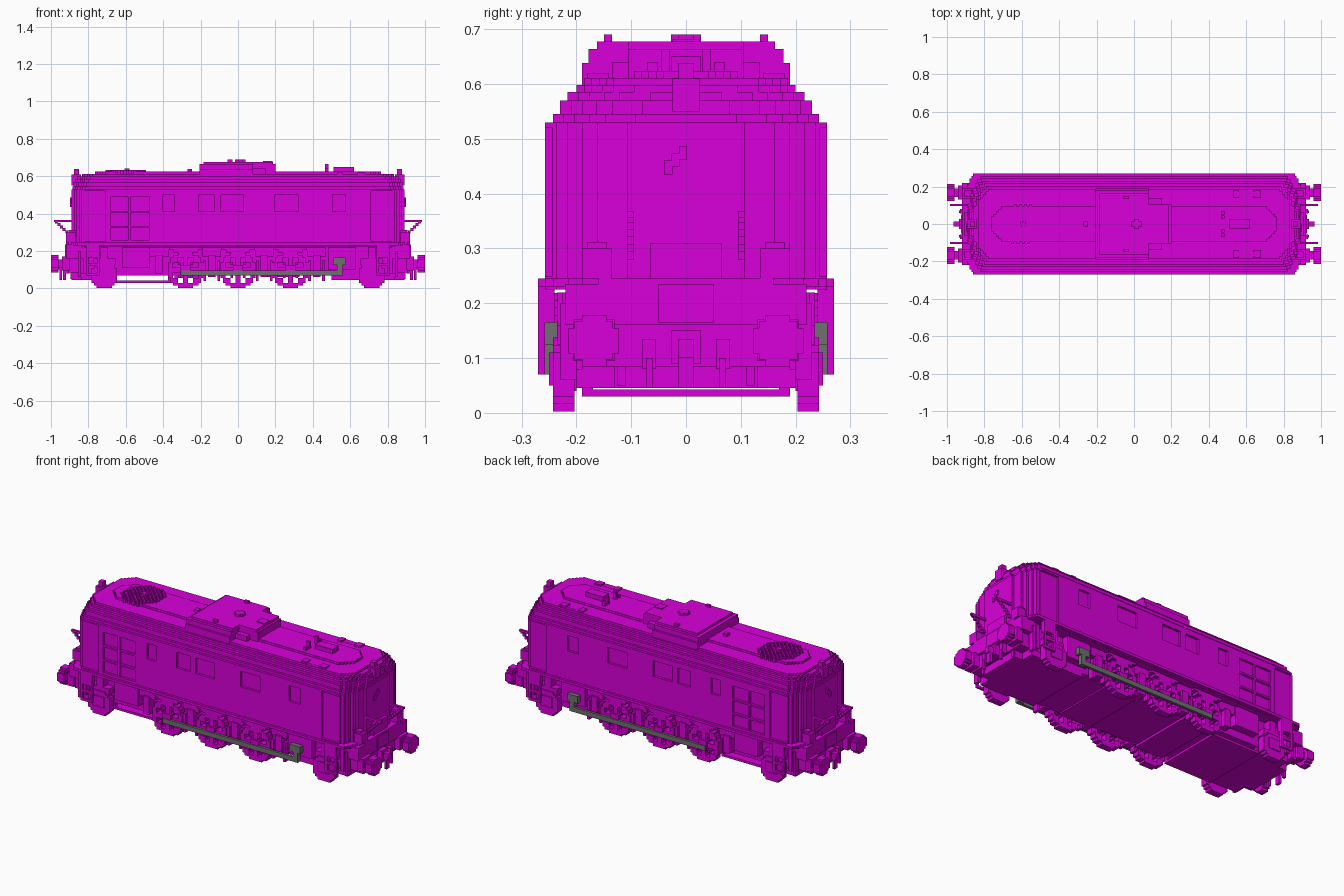
import bpy, bmesh, math
from mathutils import Matrix, Vector

UNIT = 2 / 148  # block size of the stepped style

default_cube = bpy.data.objects.get("Cube")
if default_cube:
    bpy.data.objects.remove(default_cube, do_unlink=True)


def make_material(name, colour):
    material = bpy.data.materials.new(name)
    material.use_nodes = True
    material.diffuse_color = (*colour, 1)
    shader = next(n for n in material.node_tree.nodes if n.type == 'BSDF_PRINCIPLED')
    shader.inputs["Base Color"].default_value = (*colour, 1)
    return material


magenta = make_material("magenta paint", (0.7, 0, 0.7))
grey = make_material("grey steel", (0.16, 0.16, 0.16))


def finish(name, bm, material=magenta):
    bmesh.ops.recalc_face_normals(bm, faces=bm.faces)
    mesh = bpy.data.meshes.new(name)
    bm.to_mesh(mesh)
    bm.free()
    mesh.materials.append(material)
    obj = bpy.data.objects.new(name, mesh)
    bpy.context.collection.objects.link(obj)
    return obj


def add_box(bm, x0, x1, y0, y1, z0, z1):
    size = Vector((x1 - x0, y1 - y0, z1 - z0, 1))
    centre = Vector((x0 + x1, y0 + y1, z0 + z1)) / 2
    bmesh.ops.create_cube(bm, size=1, matrix=Matrix.Translation(centre) @ Matrix.Diagonal(size))


def boxes(name, items, mirror="", material=magenta):
    """Join boxes (x0, x1, y0, y1, z0, z1), repeated across the mirrored axes."""
    bm = bmesh.new()
    for x0, x1, y0, y1, z0, z1 in items:
        for sx in ((1, -1) if "x" in mirror else (1,)):
            for sy in ((1, -1) if "y" in mirror else (1,)):
                xs, ys = sorted((sx * x0, sx * x1)), sorted((sy * y0, sy * y1))
                add_box(bm, *xs, *ys, z0, z1)
    return finish(name, bm, material)


def stepped_slab(name, half_x, half_y, corner, z0, z1):
    """Extrude a rectangle whose corners are cut back in steps (dx, dy)."""
    quarter = []
    for (dx, dy), (next_dx, _) in zip(corner, corner[1:] + [(None, 0)]):
        quarter.append((half_x - dx, half_y - dy))
        if next_dx is not None:
            quarter.append((half_x - next_dx, half_y - dy))
    mirrored = [(-x, y) for x, y in reversed(quarter)]
    outline = quarter + mirrored
    outline += [(-x, -y) for x, y in outline]
    bm = bmesh.new()
    face = bm.faces.new([bm.verts.new((x, y, z0)) for x, y in outline])
    top = bmesh.ops.extrude_face_region(bm, geom=[face])["geom"]
    bmesh.ops.translate(bm, vec=(0, 0, z1 - z0),
                        verts=[v for v in top if isinstance(v, bmesh.types.BMVert)])
    return finish(name, bm)


def cells(name, radius, rule, place):
    """Fill a round grid with one block per cell wherever the rule holds."""
    bm = bmesh.new()
    count = math.ceil(radius / UNIT)
    for i in range(-count, count):
        for k in range(-count, count):
            u, v = (i + 0.5) * UNIT, (k + 0.5) * UNIT
            if math.hypot(u, v) <= radius and rule(i, k, u, v):
                for block in place(i * UNIT, k * UNIT):
                    add_box(bm, *block)
    return finish(name, bm)


# Body shell with stepped corners
body_corner = [(0, .15), (.014, .095), (.027, .067), (.04, .04), (.05, .02), (.07, 0)]
body = stepped_slab("body_shell", .89, .257, body_corner, .225, .53)
sill_corner = [(0, .11), (.014, .08), (.027, .055), (.04, .027), (.05, .014), (.06, 0)]
stepped_slab("running_board", .92, .27, sill_corner, .23, .245)

# Recessed windows, louvred doors and cab doors
windows = [(-.40, -.34), (-.21, -.125), (-.09, .03), (.195, .32), (.505, .575)]
openings = [(x0, x1, .41, .50) for x0, x1 in windows]
for x0, x1 in ((-.68, -.585), (-.573, -.475)):
    openings += [(x0, x1, z0, z1) for z0, z1 in ((.26, .325), (.335, .405), (.415, .49))]
openings += [(.71, .84, .25, .52), (-.84, -.71, .25, .52)]
cutter = boxes("window_cutter", [(x0, x1, .257 - UNIT, .3, z0, z1) for x0, x1, z0, z1 in openings], "y")
cutter.hide_render = True
recess = body.modifiers.new("window recess", 'BOOLEAN')
recess.object, recess.solver = cutter, 'EXACT'
bpy.context.view_layer.objects.active = body
bpy.ops.object.modifier_apply(modifier=recess.name)
bpy.data.objects.remove(cutter, do_unlink=True)

# Terraced roof, ending in evenly chamfered upper terraces
chamfer = [(i * UNIT, (4 - i) * UNIT) for i in range(5)]
roof_layers = [(.885, .243, .545, body_corner), (.88, .23, .57, body_corner),
               (.872, .216, .585, body_corner), (.86, .2, .598, [(dx, dy * .7) for dx, dy in body_corner]),
               (.835, .186, .611, chamfer), (.765, .095, .624, chamfer)]
base = .52
for number, (half_x, half_y, top, corner) in enumerate(roof_layers, 1):
    stepped_slab(f"roof_terrace_{number}", half_x, half_y, corner, base, top)
    base = top - .005

# Raised roof housing and its lower annex
boxes("roof_housing", [
    (-.205, .08, -.19, .19, .55, .638),
    (-.205, .08, -.178, .178, .638, .664),
    (-.185, .08, -.162, .162, .664, .677)])
boxes("roof_annex", [
    (.07, .2, -.105, .105, .6, .664),
    (.07, .188, -.105, .105, .664, .677),
    (.07, .15, -.135, .135, .58, .64),
    (.135, .185, -.025, .025, .67, .682)])
boxes("roof_cross", [(-.015, .04, -.014, .014, .67, .69), (0, .027, -.027, .027, .67, .69)])
boxes("roof_studs", [(-.055, -.03, .135, .15, .67, .69)], "y")

# Roof fittings
boxes("roof_hatch", [(.51, .62, -.027, .027, .62, .65)])
boxes("whistles", [(.465, .485, .03, .045, .61, .664), (.465, .485, .052, .07, .61, .64)], "y")
boxes("roof_vents", [(.53, .56, .14, .18, .59, .62), (.64, .68, .14, .18, .59, .62),
                     (.56, .64, .15, .17, .59, .612)], "y")
boxes("roof_cap", [(-.27, -.245, -.014, .014, .62, .638)])

# Round fan grille
cells("fan_grille", .115, lambda i, k, u, v: (i + k) % 2 == 0,
      lambda u, v: [(u - .6, u - .6 + UNIT, v, v + UNIT, .6, .632)])
boxes("fan_hub", [(-.607, -.58, -.014, .014, .62, .64)])

# End lamps, nose plates and brackets
boxes("top_lamps", [(.84, .89, -.025, .025, .55, .61), (.85, .878, -.015, .015, .61, .638)], "x")
boxes("end_door", [(.88, .905, -.065, .065, .24, .31), (.89, .925, -.05, .05, .165, .235)], "x")
boxes("end_lamps", [(.87, .92, .135, .19, .245, .3), (.87, .905, .145, .18, .3, .312)], "xy")
boxes("end_handle", [(.885, .897, -.04 + i * UNIT, -.025 + i * UNIT, .435 + i * UNIT, .46 + i * UNIT)
                     for i in range(3)], "x")
bracket = [(.88, .985, .095, .108, .355, .367)]
bracket += [(.895 + i * UNIT, .91 + i * UNIT, .095, .108, .28 + i * UNIT, .295 + i * UNIT)
            for i in range(6)]
boxes("end_brackets", bracket, "xy")

# Chassis, truck plates and the low tray behind the rear wheels
boxes("chassis", [(-.84, .84, -.19, .19, .068, .23)])
boxes("truck_plates", [(.67, .84, -.2, .2, .045, .08)], "x")
boxes("underside_plates", [(.5, .68, -.19, .19, .045, .08), (-.34, -.17, -.19, .19, .055, .08),
                           (.13, .33, -.19, .19, .06, .08)])
boxes("low_tray", [(-.66, -.36, -.19, .19, .03, .043)])
boxes("end_beam", [(.82, .92, -.22, .22, .16, .235), (.82, .905, -.19, .19, .085, .165),
                   (.84, .89, -.13, .13, .045, .09)], "x")
boxes("coupling", [(.9, .965, -.014, .014, .1, .135), (.9, .935, -.027, .027, .09, .15),
                   (.94, .955, -.014, .014, .045, .11)], "x")
boxes("brake_hoses", [(.9, .93, .055, .08, .08, .135), (.92, .935, .06, .073, .045, .1),
                      (.88, .895, .11, .125, .05, .12)], "xy")

# Stepped round buffers
boxes("buffer_shafts", [(.9, .97, .145, .19, .11, .155), (.9, .94, .13, .205, .095, .17)], "xy")
boxes("buffer_heads", [(.96, 1, .122, .214, .108, .155), (.96, 1, .145, .19, .085, .178),
                       (.96, 1, .133, .203, .097, .167)], "xy")


# Stepped wheels with open spokes
def add_wheel(name, x, radius, spoked):
    def rule(i, k, u, v):
        distance = math.hypot(u, v)
        solid = distance > radius - 1.6 * UNIT or distance < 2.2 * UNIT
        return solid or not spoked or i in (-1, 0) or k in (-1, 0) or abs(abs(u) - abs(v)) < UNIT / 2
    cells(name, radius, rule, lambda u, v: [
        (x + u, x + u + UNIT, y, y + .04, radius + v, radius + v + UNIT) for y in (.203, -.243)])


for number, x in enumerate((-.28, 0, .28), 1):
    add_wheel(f"driving_wheels_{number}", x, .0975, True)
    boxes(f"driving_hubs_{number}", [(x - .027, x + .027, .24, .252, .07, .124)], "y")
for name, x in (("rear_wheels", -.715), ("lead_wheels", .715)):
    add_wheel(name, x, .07, False)
    boxes(name + "_journals", [(x - .035, x + .035, .235, .25, .05, .11),
                               (x - .06, x + .06, .19, .235, .125, .16),
                               (x - .02, x + .02, .19, .235, .15, .22)], "y")

# Springs, hangers and brake blocks between the wheels
hangers = [(-.47, -.37, .18, .225, .17, .22), (-.44, -.4, .18, .235, .08, .18)]
for x in (-.14, .14, .42):
    hangers += [(x - .05, x + .05, .18, .225, .17, .22), (x - .02, x + .02, .18, .235, .06, .18),
                (x - .045, x - .03, .2, .235, .04, .15), (x + .03, x + .045, .2, .235, .04, .15)]
boxes("spring_hangers", hangers, "y")
boxes("leaf_springs", [(x - half, x + half, .2, .243, z, z + UNIT) for x in (-.28, 0, .28)
                       for half, z in ((.09, .205), (.065, .192), (.04, .178))], "y")
boxes("equipment_boxes", [(-.62, -.47, .18, .235, .11, .22), (.48, .63, .18, .232, .1, .22)], "y")
boxes("tray_hangers", [(-.66, -.647, .17, .19, .03, .12), (-.373, -.36, .17, .19, .03, .12)], "y")
boxes("sand_pipes", [(.84, .855, .2, .23, .06, .2), (.81, .83, .19, .225, .08, .22)], "xy")

# Boarding steps below the doors
steps = [(x, x + UNIT, .257, .27, .07, .235) for x in (.74, .80)]
steps += [(.74, .813, .24, .27, .165, .235)]
steps += [(.74, .813, .257, .27, z, z + UNIT) for z in (.07, .12)]
boxes("boarding_steps", steps, "xy")

# Grey coupling rods and crossheads
boxes("side_rods", [(-.3, .545, .244, .258, .07, .097)], "y", grey)
boxes("crossheads", [(.53, .56, .232, .258, .07, .15), (.508, .575, .232, .258, .125, .165)], "y", grey)
